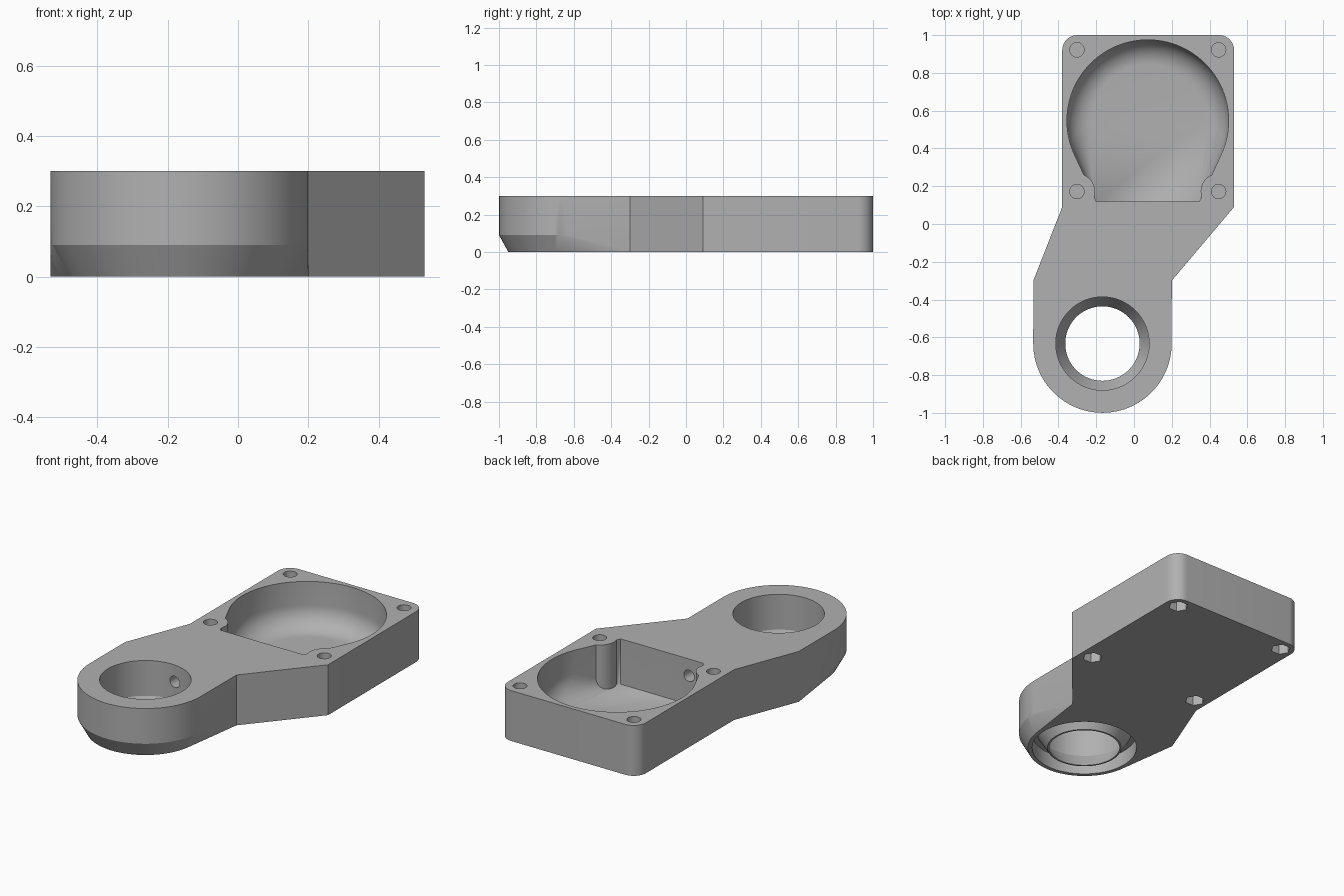
import bpy, bmesh
from math import sin, cos, pi, radians
from mathutils import Vector

cube = bpy.data.objects.get("Cube")
if cube:
    bpy.data.objects.remove(cube, do_unlink=True)

grey = bpy.data.materials.new("matte grey")
grey.use_nodes = True
colour = (0.44, 0.44, 0.44, 1)
grey.diffuse_color = colour
grey.node_tree.nodes["Principled BSDF"].inputs["Base Color"].default_value = colour

H = 0.3                  # plate height
BORE = (-0.167, -0.633)  # centre of the round head
BOWL = (0.073, 0.547)    # centre of the bowl
BOLTS = [(x, y) for x in (-0.302, 0.448) for y in (0.172, 0.922)]


def ring(centre, r, z, n=96, start=0.0, sweep=2 * pi):
    steps = n if sweep >= 2 * pi else n + 1
    return [(centre[0] + r * cos(start + sweep * i / n),
             centre[1] + r * sin(start + sweep * i / n), z) for i in range(steps)]


def finish(name, bm):
    bmesh.ops.recalc_face_normals(bm, faces=bm.faces)
    mesh = bpy.data.meshes.new(name)
    bm.to_mesh(mesh)
    bm.free()
    mesh.materials.append(grey)
    ob = bpy.data.objects.new(name, mesh)
    bpy.context.collection.objects.link(ob)
    return ob


def hull(name, points):
    bm = bmesh.new()
    verts = [bm.verts.new(p) for p in points]
    out = bmesh.ops.convex_hull(bm, input=verts)
    junk = {g for g in out["geom_interior"] + out["geom_unused"]
            if isinstance(g, bmesh.types.BMVert)}
    bmesh.ops.delete(bm, geom=list(junk), context="VERTS")
    bmesh.ops.dissolve_limit(bm, angle_limit=radians(0.1), verts=bm.verts, edges=bm.edges)
    return finish(name, bm)


def lathe(name, centre, profile, n=96, closed=False):
    """Stack rings of (radius, z); capped at both ends, or looped if closed."""
    bm = bmesh.new()
    loops = [[bm.verts.new(p) for p in ring(centre, r, z, n)] for r, z in profile]
    pairs = list(zip(loops, loops[1:]))
    if closed:
        pairs.append((loops[-1], loops[0]))
    else:
        bm.faces.new(loops[0])
        bm.faces.new(loops[-1])
    for a, b in pairs:
        for i in range(n):
            j = (i + 1) % n
            bm.faces.new((a[i], a[j], b[j], b[i]))
    return finish(name, bm)


def combine(target, tool, operation="DIFFERENCE"):
    mod = target.modifiers.new(operation.title(), "BOOLEAN")
    mod.operation, mod.solver, mod.object = operation, "EXACT", tool
    bpy.context.view_layer.objects.active = target
    bpy.ops.object.modifier_apply(modifier=mod.name)
    bpy.data.objects.remove(tool, do_unlink=True)


# Square rear block with rounded back corners, and angled neck
R = 0.08
outline = [(-0.533, -0.3), (0.2, -0.3), (0.53, 0.09)]
outline += [p[:2] for p in ring((0.53 - R, 1 - R), R, 0, 12, 0, pi / 2)]
outline += [p[:2] for p in ring((-0.38 + R, 1 - R), R, 0, 12, pi / 2, pi / 2)]
outline += [(-0.38, 0.09)]
bm = bmesh.new()
base = bm.faces.new([bm.verts.new((x, y, 0)) for x, y in outline])
top = bmesh.ops.extrude_face_region(bm, geom=[base])["geom"]
bmesh.ops.translate(bm, vec=Vector((0, 0, H)),
                    verts=[v for v in top if isinstance(v, bmesh.types.BMVert)])
body = finish("bracket_body", bm)

# Round head, tapered underneath and blending back into the neck
points = ring(BORE, 0.3665, 0.09) + ring(BORE, 0.3665, H) + ring(BORE, 0.317, 0)
points += [(x, -0.3, z) for x in (-0.533, 0.2) for z in (0, H)]
combine(body, hull("head", points), "UNION")

# Bore with a tapered lower end
combine(body, lathe("bore", BORE, [(0.192, -0.009), (0.197, 0), (0.247, 0.09), (0.247, H + 0.1)]))

# Ring groove around the lower lip
combine(body, lathe("groove", BORE, [(0.207, -0.02), (0.207, 0), (0.262, 0.09),
                                     (0.293, 0.09), (0.293, -0.02)], closed=True))

# Bowl cavity: filleted round floor running to a straight front wall
FLOOR, FILLET, RB = 0.03, 0.13, 0.428
points = ring(BOWL, RB, H + 0.1)
for k in range(13):
    a = pi / 2 * k / 12
    points += ring(BOWL, RB - FILLET * (1 - cos(a)), FLOOR + FILLET * (1 - sin(a)))
points += [(BOWL[0] + s * 0.273, 0.12, z) for s in (-1, 1) for z in (FLOOR, H + 0.1)]
cavity = hull("cavity", points)
for x, y in BOLTS:
    if y < 0.5:  # bosses keep material around the front bolts
        combine(cavity, lathe("boss", (x, y), [(0.095, -0.1), (0.095, H + 0.2)], 48))
combine(body, cavity)

# Bolt holes from above, hexagonal nut pockets from below
for c in BOLTS:
    combine(body, lathe("bolt_hole", c, [(0.038, 0.11), (0.038, H + 0.1)], 32))
    combine(body, lathe("nut_pocket", c, [(0.055, -0.1), (0.055, 0.1)], 6))

# Cable tunnel between bore and cavity
start, end = Vector((-0.15, -0.45, 0.2)), Vector((-0.1, 0.16, 0.2))
tunnel = lathe("tunnel", (0, 0), [(0.034, 0), (0.034, (end - start).length)], 24)
tunnel.rotation_euler = (end - start).to_track_quat("Z", "Y").to_euler()
tunnel.location = start
bpy.context.view_layer.update()
combine(body, tunnel)

# Smooth the curved walls, keep the edges sharp
bpy.ops.object.select_all(action="DESELECT")
body.select_set(True)
bpy.context.view_layer.objects.active = body
bpy.ops.object.shade_smooth_by_angle(angle=radians(25))
